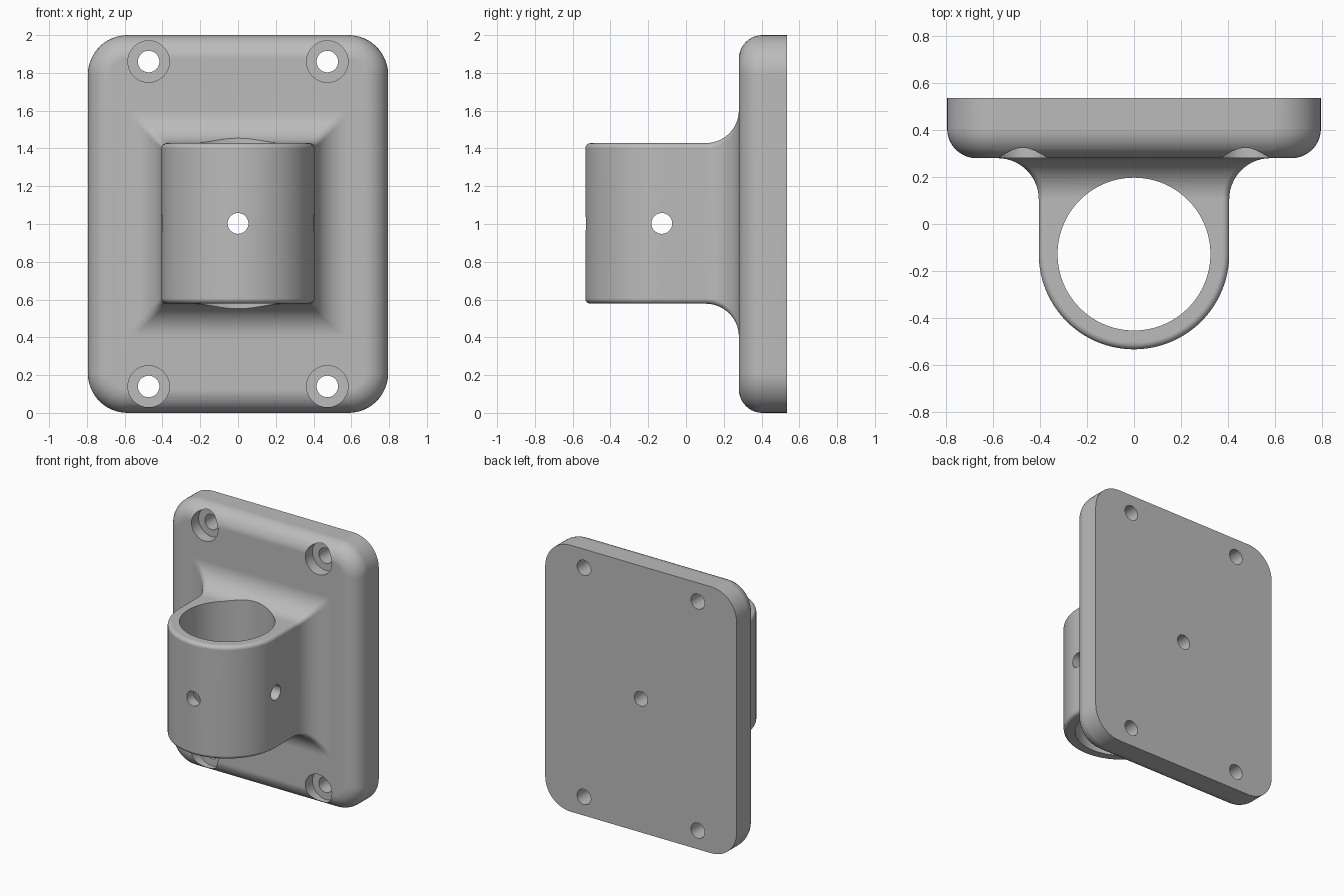
import bpy, bmesh
from math import sin, cos, pi, sqrt
from mathutils import Matrix

cube = bpy.data.objects.get("Cube")
if cube:
    bpy.data.objects.remove(cube, do_unlink=True)

grey = bpy.data.materials.new("plain grey")
grey.use_nodes = True
COLOUR = (0.5, 0.5, 0.5, 1)
grey.diffuse_color = COLOUR
grey.node_tree.nodes["Principled BSDF"].inputs["Base Color"].default_value = COLOUR

MID = 1.003                # height of the socket centre
FACE, BACK = 0.28, 0.535   # front and back of the plate


def finish(name, bm):
    bmesh.ops.remove_doubles(bm, verts=bm.verts, dist=1e-5)
    bmesh.ops.recalc_face_normals(bm, faces=bm.faces)
    mesh = bpy.data.meshes.new(name)
    bm.to_mesh(mesh)
    bm.free()
    mesh.materials.append(grey)
    obj = bpy.data.objects.new(name, mesh)
    bpy.context.collection.objects.link(obj)
    return obj


def loft(name, rings, cap_start=True):
    """Skin closed rings of equal length."""
    bm = bmesh.new()
    loops = [[bm.verts.new(p) for p in ring] for ring in rings]
    for a, b in zip(loops, loops[1:]):
        for i in range(len(a)):
            j = (i + 1) % len(a)
            bm.faces.new((a[i], a[j], b[j], b[i]))
    if cap_start:
        bm.faces.new(loops[0])
    bm.faces.new(loops[-1])
    return finish(name, bm)


def cylinder(name, radius, depth, centre, axis, sides=48):
    bm = bmesh.new()
    turn = {"X": Matrix.Rotation(pi / 2, 4, "Y"),
            "Y": Matrix.Rotation(pi / 2, 4, "X"),
            "Z": Matrix.Identity(4)}[axis]
    bmesh.ops.create_cone(bm, cap_ends=True, segments=sides, radius1=radius,
                          radius2=radius, depth=depth,
                          matrix=Matrix.Translation(centre) @ turn)
    return finish(name, bm)


def combine(target, tool, operation):
    tool.hide_render = True
    mod = target.modifiers.new(operation.lower(), "BOOLEAN")
    mod.operation, mod.solver, mod.object = operation, "EXACT", tool
    bpy.context.view_layer.objects.active = target
    bpy.ops.object.modifier_apply(modifier=mod.name)
    bpy.data.objects.remove(tool, do_unlink=True)


# Wall plate: rounded rectangle with a rounded front edge
def plate_ring(inset, y, radius=0.21, steps=12):
    ring = []
    for k, (sx, sz) in enumerate(((1, 1), (-1, 1), (-1, -1), (1, -1))):
        for s in range(steps + 1):
            a = (k + s / steps) * pi / 2
            ring.append((sx * (0.795 - radius) + (radius - inset) * cos(a), y,
                         1 + sz * (1 - radius) + (radius - inset) * sin(a)))
    return ring


EDGE = 0.125
rings = [plate_ring(0, BACK)]
for s in range(11):
    a = s / 10 * pi / 2
    rings.append(plate_ring(EDGE * (1 - cos(a)), FACE + EDGE * (1 - sin(a))))
bracket = loft("wall_bracket", rings)

# Socket: round nose, straight cheeks, then a fillet flaring onto the plate
R, HALF, NOSE, ROUND, FLARE = 0.405, 0.425, -0.128, 0.028, 0.175
lower = [(ROUND * (1 - sin(a)), ROUND * (1 - cos(a)))
         for a in (i / 6 * pi / 2 for i in range(7))]


def socket_ring(x, y, nx, ny, grow=0):
    h = HALF + grow
    side = [(i, -h + z) for i, z in lower] + [(i, h - z) for i, z in reversed(lower)]
    right = [(x - i * nx, y - i * ny, MID + z) for i, z in side]
    return right + [(-px, py, pz) for px, py, pz in reversed(right)]


rings = []
for s in range(33):
    a = -pi / 2 * (1 - s / 32)
    c = cos(a) if s else 0
    rings.append(socket_ring(R * c, NOSE + R * sin(a), c, sin(a)))
for s in range(15):
    a = s / 14 * pi / 2
    grow = FLARE * (1 - cos(a))
    rings.append(socket_ring(R + grow, FACE - FLARE + FLARE * sin(a), 1, 0, grow))
rings.append(socket_ring(R + FLARE, FACE + 0.06, 1, 0, FLARE))
combine(bracket, loft("socket", rings, cap_start=False), "UNION")

# Bore, set screw holes and counterbored mounting holes
combine(bracket, cylinder("bore", 0.325, 1.8, (0, NOSE, MID), "Z", 96), "DIFFERENCE")
combine(bracket, cylinder("cross_hole", 0.055, 2, (0, NOSE, MID), "X"), "DIFFERENCE")
combine(bracket, cylinder("centre_hole", 0.055, 2, (0, 0, MID), "Y"), "DIFFERENCE")
for x in (-0.473, 0.473):
    for z in (0.14, 1.86):
        combine(bracket, cylinder("screw_hole", 0.057, 1, (x, 0.4, z), "Y"), "DIFFERENCE")
        combine(bracket, cylinder("counterbore", 0.11, 0.3, (x, 0.215, z), "Y"), "DIFFERENCE")

# Smooth shading with crisp edges
bpy.ops.object.select_all(action="DESELECT")
bracket.select_set(True)
bpy.context.view_layer.objects.active = bracket
bpy.ops.object.shade_smooth_by_angle(angle=pi / 6)
weighted = bracket.modifiers.new("weighted_normals", "WEIGHTED_NORMAL")
weighted.keep_sharp = True
